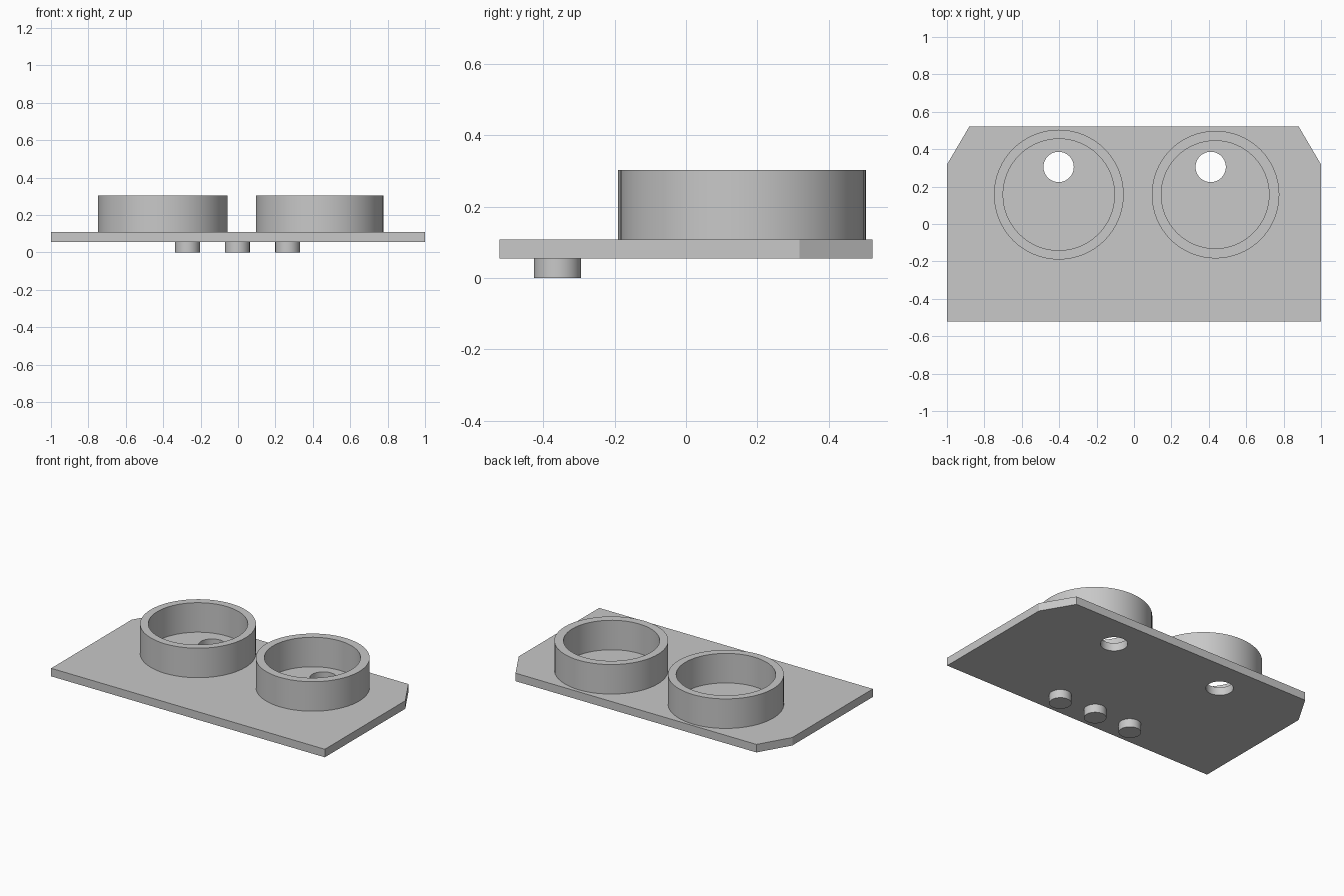
import bpy
import bmesh
from math import cos, sin, tau, radians

cube = bpy.data.objects.get("Cube")
if cube:
    bpy.data.objects.remove(cube, do_unlink=True)

GREY = (0.58, 0.58, 0.58, 1)
grey = bpy.data.materials.new("plain_grey")
grey.use_nodes = True
grey.diffuse_color = GREY
grey.node_tree.nodes["Principled BSDF"].inputs["Base Color"].default_value = GREY

PLATE_BOTTOM, PLATE_TOP, CUP_TOP = 0.055, 0.108, 0.303


def circle(x, y, radius, sides=64):
    return [(x + radius * cos(tau * i / sides), y + radius * sin(tau * i / sides))
            for i in range(sides)]


def extrude_profile(name, loops, bottom, top):
    """Fill an outline (later loops are holes) and raise it from bottom to top."""
    bm = bmesh.new()
    edges = []
    for loop in loops:
        verts = [bm.verts.new((x, y, bottom)) for x, y in loop]
        edges += [bm.edges.new((a, b)) for a, b in zip(verts, verts[1:] + verts[:1])]
    bmesh.ops.triangle_fill(bm, edges=edges, use_beauty=True)
    raised = bmesh.ops.extrude_face_region(bm, geom=bm.faces[:], use_keep_orig=True)["geom"]
    for v in raised:
        if isinstance(v, bmesh.types.BMVert):
            v.co.z = top
    bmesh.ops.recalc_face_normals(bm, faces=bm.faces[:])
    mesh = bpy.data.meshes.new(name)
    bm.to_mesh(mesh)
    bm.free()
    mesh.materials.append(grey)
    obj = bpy.data.objects.new(name, mesh)
    bpy.context.collection.objects.link(obj)
    bpy.ops.object.select_all(action="DESELECT")
    obj.select_set(True)
    bpy.context.view_layer.objects.active = obj
    bpy.ops.object.shade_smooth_by_angle(angle=radians(30))
    return obj


# Base plate with clipped back corners and two through holes
half = [(1, -0.522), (1, 0.318), (0.88, 0.522)]
outline = half + [(-x, y) for x, y in reversed(half)]
holes = [circle(x, 0.305, 0.081) for x in (-0.403, 0.41)]
extrude_profile("base_plate", [outline] + holes, PLATE_BOTTOM, PLATE_TOP)

# Open round cups: name, outer centre and radius, inner centre and radius
for name, x, outer, inner_x, inner in (("right_cup", -0.402, 0.347, -0.402, 0.298),
                                       ("left_cup", 0.436, 0.341, 0.434, 0.288)):
    extrude_profile(name, [circle(x, 0.157, outer), circle(inner_x, 0.157, inner)],
                    PLATE_TOP, CUP_TOP)

# Short pegs under the front edge
for name, x in (("right_peg", -0.27), ("middle_peg", -0.003), ("left_peg", 0.265)):
    extrude_profile(name, [circle(x, -0.36, 0.066, 48)], 0, PLATE_BOTTOM)
